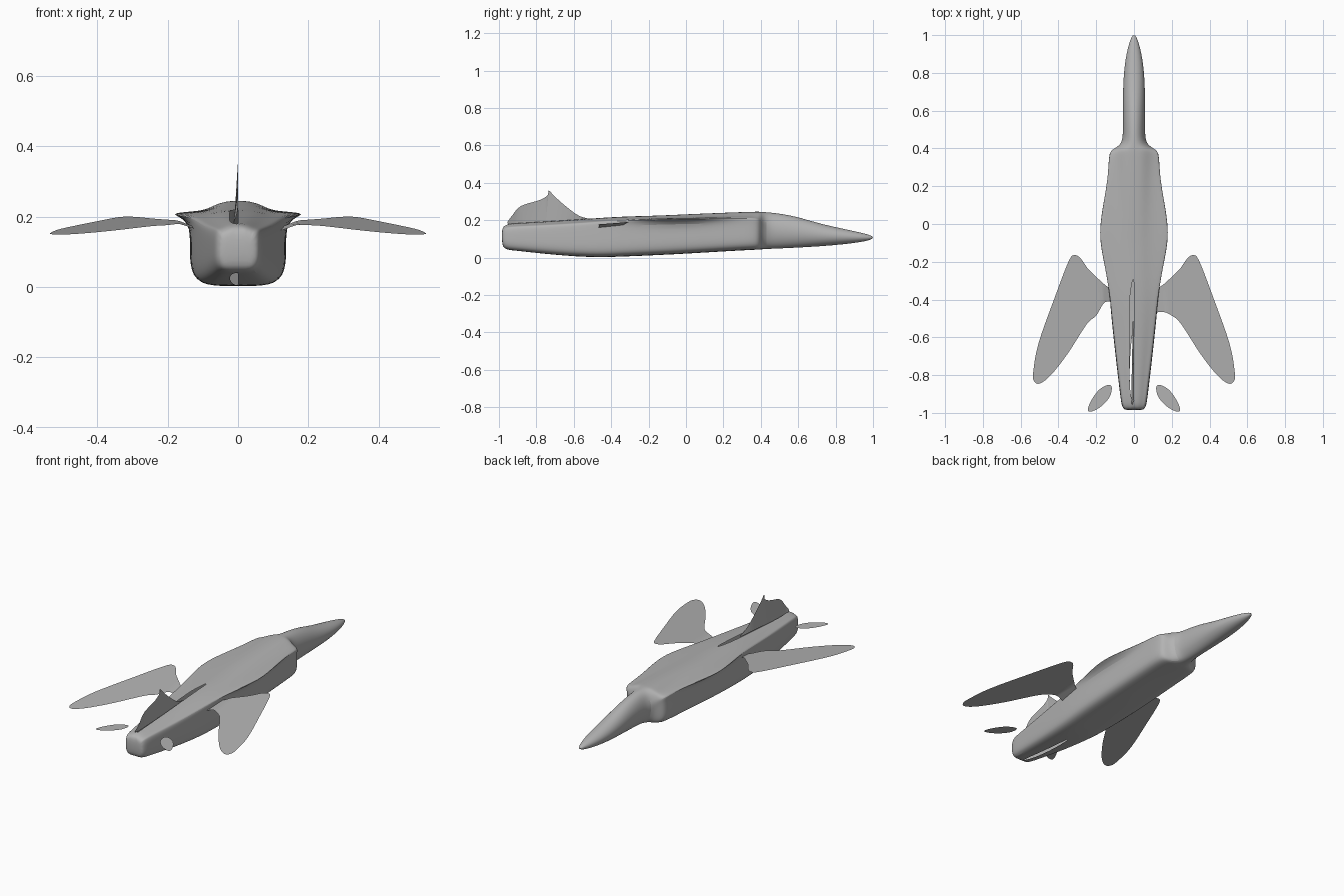
import bpy, bmesh, math
from mathutils import Vector

cube = bpy.data.objects.get("Cube")
if cube:
    bpy.data.objects.remove(cube)

grey = bpy.data.materials.new("airframe_grey")
grey.use_nodes = True
COLOUR = (0.45, 0.45, 0.45, 1)
grey.diffuse_color = COLOUR
grey.node_tree.nodes["Principled BSDF"].inputs["Base Color"].default_value = COLOUR


def finish(name, bm, angle=40):
    mesh = bpy.data.meshes.new(name)
    bm.to_mesh(mesh)
    bm.free()
    mesh.materials.append(grey)
    ob = bpy.data.objects.new(name, mesh)
    bpy.context.collection.objects.link(ob)
    bpy.ops.object.select_all(action='DESELECT')
    ob.select_set(True)
    bpy.context.view_layer.objects.active = ob
    bpy.ops.object.shade_smooth_by_angle(angle=math.radians(angle))
    return ob


def smooth_outline(pts, steps=4):
    """Closed Catmull-Rom curve through the points."""
    out, n = [], len(pts)
    for i in range(n):
        a, b, c, d = (Vector(pts[(i + k) % n]) for k in (-1, 0, 1, 2))
        for s in range(steps):
            t = s / steps
            out.append(0.5 * (2 * b + (c - a) * t + (2 * a - 5 * b + 4 * c - d) * t ** 2
                              + (3 * b - a - 3 * c + d) * t ** 3))
    return out


def sheet(name, pts, place, steps=4):
    """Thin panel: a flat outline mapped into space by place(u, v)."""
    bm = bmesh.new()
    face = bm.faces.new([bm.verts.new(place(*p)) for p in smooth_outline(pts, steps)])
    bmesh.ops.triangulate(bm, faces=[face])
    bm.normal_update()
    if sum(f.normal.z * f.calc_area() for f in bm.faces) < 0:
        bmesh.ops.reverse_faces(bm, faces=bm.faces[:])
    return finish(name, bm)


# Fuselage stations: y, top, shoulder z, bottom, shoulder width, body width, boxiness
STATIONS = [
    (1.0, .112, .107, .102, .006, .006, 0),
    (.975, .124, .107, .09, .02, .02, 0),
    (.9, .142, .11, .077, .04, .04, 0),
    (.8, .163, .115, .066, .053, .053, 0),
    (.7, .187, .12, .058, .057, .057, 0),
    (.6, .218, .13, .052, .057, .057, 0),
    (.5, .238, .135, .047, .057, .057, 0),
    (.42, .245, .14, .044, .06, .06, .1),
    (.395, .246, .205, .043, .12, .115, .9),
    (.37, .246, .21, .042, .135, .132, 1),
    (.25, .242, .212, .036, .14, .133, 1),
    (.1, .236, .21, .027, .172, .135, 1),
    (-.02, .231, .208, .02, .192, .136, 1),
    (-.12, .226, .206, .015, .186, .136, 1),
    (-.25, .222, .202, .009, .155, .134, 1),
    (-.38, .217, .197, .004, .13, .128, 1),
    (-.5, .209, .188, .001, .116, .118, 1),
    (-.7, .195, .174, .014, .093, .097, 1),
    (-.9, .184, .165, .036, .068, .073, 1),
    (-.965, .178, .16, .043, .06, .065, 1),
    (-.985, .16, .145, .06, .045, .05, 1),
]


def half_section(top, sh, bot, ws, wb, k):
    mid = (sh + bot) / 2
    box = [(0, top), (min(.045, ws * .4), top - .002), (min(.085, ws * .7), max(sh + .008, top - .022)),
           (ws * .9, sh + .004), (ws, sh), (wb, sh - .02), (wb * 1.01, mid),
           (wb, bot + .03), (wb * .8, bot), (0, bot)]
    ring = []
    for i, (bx, bz) in enumerate(box):
        a = math.pi * i / 9
        cz = (top + bot) / 2
        nx, nz = ws * math.sin(a) * 1.04, cz + (top - bot) / 2 * math.cos(a)
        ring.append((nx + (bx - nx) * k, nz + (bz - nz) * k))
    return ring


bm = bmesh.new()
for side in (1, -1):
    rings = []
    for y, *dims in STATIONS:
        ring = half_section(*dims)
        row = []
        for i, (x, z) in enumerate(ring):
            # narrow open seam along the rear centreline, on one side only
            if side < 0 and (i == 0 and -.95 < y < -.3 or i == 9 and -.95 < y < -.6):
                x = .024
            row.append(bm.verts.new((side * x, y, z)))
        rings.append(row)
    for a, b in zip(rings, rings[1:]):
        for i in range(9):
            bm.faces.new((a[i], a[i + 1], b[i + 1], b[i]))
    bm.faces.new(rings[0])
    bm.faces.new(rings[-1])
bmesh.ops.remove_doubles(bm, verts=bm.verts, dist=.0005)
bmesh.ops.recalc_face_normals(bm, faces=bm.faces)
fuselage = finish("fuselage", bm, 60)
sub = fuselage.modifiers.new("smooth", 'SUBSURF')
sub.levels = sub.render_levels = 2

# Swept wings and tailplanes
WING = [(.1, -.36), (.15, -.325), (.2, -.28), (.245, -.235), (.28, -.185), (.312, -.165),
        (.345, -.195), (.42, -.39), (.505, -.63), (.533, -.78), (.53, -.83), (.5, -.845),
        (.44, -.8), (.35, -.685), (.25, -.53), (.2, -.485)]
TAILPLANE = [(.118, -.862), (.14, -.853), (.185, -.878), (.225, -.932), (.245, -.985),
             (.222, -.992), (.17, -.963), (.127, -.912)]


def wing_point(side):
    def place(x, y):
        droop = max(0, .17 - x) * .35
        return side * x, y, .2 + .075 * (y + .17) - droop
    return place


for side, label, root in ((1, "left", -.46), (-1, "right", -.41)):
    rear = [(.155, root - .005), (.1, root)]
    sheet(label + "_wing", WING + rear, wing_point(side))
    sheet(label + "_tailplane", TAILPLANE, lambda x, y: (side * x, y, .153))

# Tail fin with a curved tip, its foot bending slightly to one side
FIN = [(-.5, .2), (-.57, .222), (-.64, .272), (-.7, .325), (-.735, .36), (-.738, .335),
       (-.78, .308), (-.88, .277), (-.925, .23), (-.95, .175), (-.8, .18), (-.65, .19)]
sheet("tail_fin", FIN, lambda y, z: (-max(0, .22 - z) * .3, y, z), 3)
